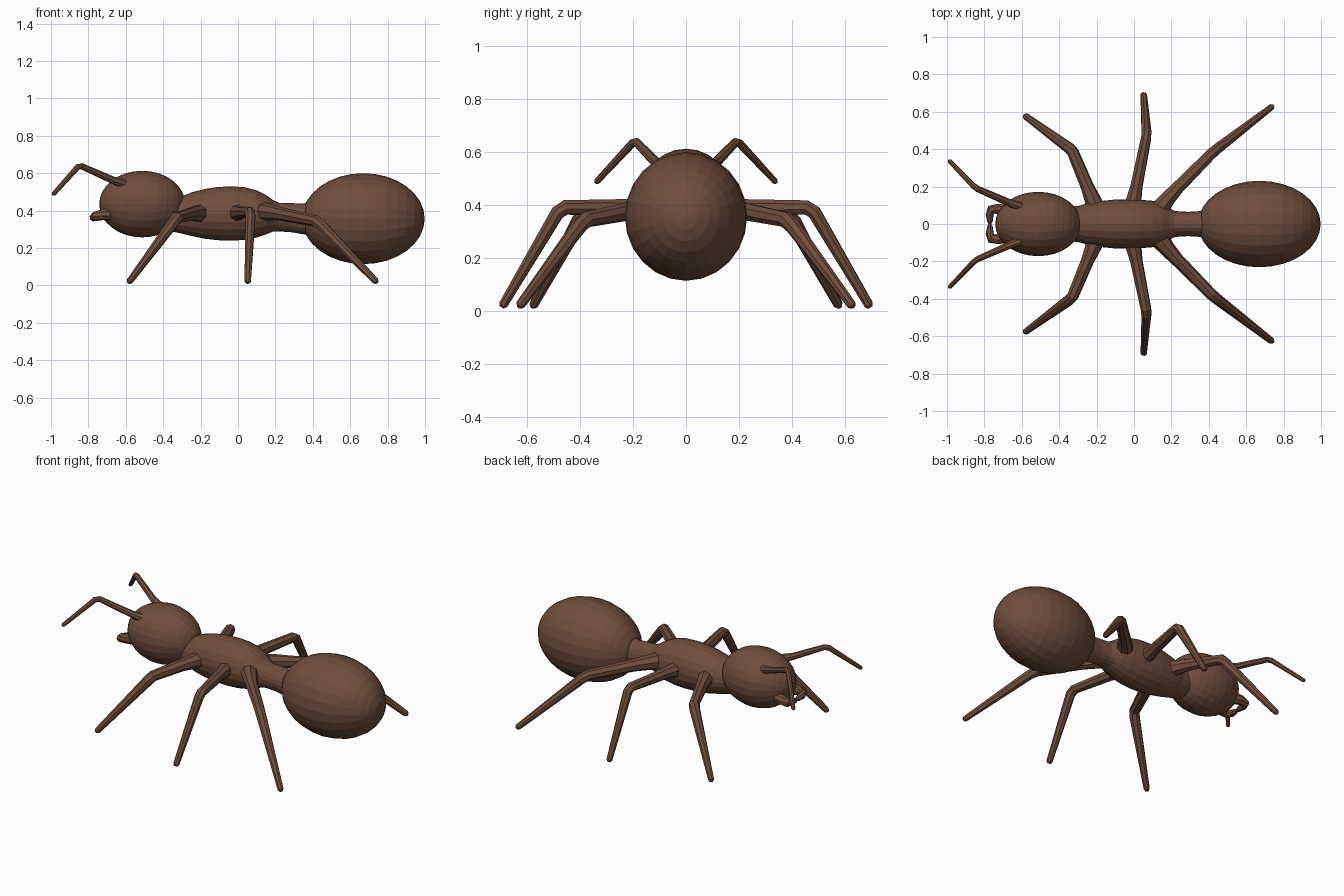
import bpy, bmesh, math
from mathutils import Vector

brown = bpy.data.materials.new("brown_shell")
brown.diffuse_color = (0.16, 0.075, 0.045, 1)


def finish(bm, name):
    bmesh.ops.recalc_face_normals(bm, faces=bm.faces)
    mesh = bpy.data.meshes.new(name)
    bm.to_mesh(mesh)
    bm.free()
    mesh.materials.append(brown)
    obj = bpy.data.objects.new(name, mesh)
    bpy.context.collection.objects.link(obj)
    return obj


def ellipsoid(name, centre, radii):
    bm = bmesh.new()
    bmesh.ops.create_uvsphere(bm, u_segments=24, v_segments=16, radius=1)
    for v in bm.verts:
        x, y, z = v.co
        # poles point along the body
        v.co = Vector(centre) + Vector((z * radii[0], x * radii[1], y * radii[2]))
    return finish(bm, name)


def loft(name, rings):
    bm = bmesh.new()
    rows = [[bm.verts.new(p) for p in ring] for ring in rings]
    n = len(rows[0])
    for a, b in zip(rows, rows[1:]):
        for i in range(n):
            j = (i + 1) % n
            bm.faces.new((a[i], a[j], b[j], b[i]))
    bm.faces.new(rows[0])
    bm.faces.new(rows[-1])
    return finish(bm, name)


def tube(name, path, sides=8):
    """Tapered limb through (x, y, z, radius) points, with a rounded tip."""
    pts = [Vector(p[:3]) for p in path]
    radii = [p[3] for p in path]
    end = (pts[-1] - pts[-2]).normalized()
    pts.append(pts[-1] + end * radii[-1] * 0.7)
    radii.append(radii[-1] * 0.55)
    rings = []
    for k, (p, r) in enumerate(zip(pts, radii)):
        before = (p - pts[k - 1]).normalized() if k else Vector()
        after = (pts[k + 1] - p).normalized() if k < len(pts) - 1 else Vector()
        t = (before + after).normalized()
        u = t.cross(Vector((0.25, -0.2, 1))).normalized()
        w = t.cross(u)
        rings.append([p + r * (u * math.cos(a) + w * math.sin(a))
                      for a in (2 * math.pi * i / sides for i in range(sides))])
    return loft(name, rings)


# Head and abdomen
ellipsoid("head", (-0.512, 0, 0.435), (0.23, 0.172, 0.178))
ellipsoid("abdomen", (0.67, 0, 0.357), (0.328, 0.231, 0.243))

# Thorax with neck and waist: x, half width, bottom, top
thorax = [(-0.36, 0.09, 0.29, 0.48), (-0.29, 0.098, 0.275, 0.48),
          (-0.25, 0.112, 0.265, 0.497), (-0.18, 0.123, 0.25, 0.515),
          (-0.11, 0.13, 0.242, 0.526), (-0.04, 0.132, 0.239, 0.53),
          (0.03, 0.13, 0.243, 0.526), (0.1, 0.124, 0.256, 0.509),
          (0.155, 0.108, 0.275, 0.48), (0.19, 0.085, 0.289, 0.455),
          (0.22, 0.069, 0.289, 0.442), (0.29, 0.065, 0.284, 0.44),
          (0.34, 0.068, 0.275, 0.437), (0.42, 0.075, 0.265, 0.45)]
loft("thorax_and_waist",
     [[(x, w * math.cos(a), (lo + hi) / 2 + (hi - lo) / 2 * math.sin(a))
       for a in (2 * math.pi * i / 20 for i in range(20))]
      for x, w, lo, hi in thorax])

# Paired limbs, built once per side
limbs = {
    "front_leg": [(-0.19, 0.05, 0.385, 0.055), (-0.225, 0.14, 0.385, 0.043),
                  (-0.25, 0.2, 0.382, 0.036), (-0.327, 0.385, 0.362, 0.032),
                  (-0.345, 0.405, 0.337, 0.031), (-0.578, 0.575, 0.024, 0.018)],
    "middle_leg": [(-0.01, 0.05, 0.385, 0.055), (0.0, 0.135, 0.388, 0.042),
                   (0.013, 0.2, 0.39, 0.034), (0.064, 0.455, 0.391, 0.029),
                   (0.067, 0.485, 0.372, 0.028), (0.052, 0.69, 0.024, 0.018)],
    "rear_leg": [(0.12, 0.06, 0.395, 0.055), (0.18, 0.135, 0.39, 0.043),
                 (0.23, 0.19, 0.382, 0.036), (0.415, 0.377, 0.345, 0.031),
                 (0.445, 0.402, 0.322, 0.03), (0.735, 0.625, 0.024, 0.018)],
    "antenna": [(-0.6, 0.09, 0.54, 0.026), (-0.67, 0.115, 0.563, 0.02),
                (-0.835, 0.187, 0.637, 0.017), (-0.857, 0.203, 0.633, 0.016),
                (-0.985, 0.336, 0.49, 0.012)],
    "mandible": [(-0.66, 0.06, 0.385, 0.04), (-0.73, 0.08, 0.377, 0.029),
                 (-0.763, 0.078, 0.369, 0.026), (-0.772, 0.05, 0.364, 0.022),
                 (-0.77, 0.012, 0.36, 0.015)],
}
for name, path in limbs.items():
    for side, s in (("left", 1), ("right", -1)):
        tube(f"{side}_{name}", [(x, s * y, z, r) for x, y, z, r in path])
